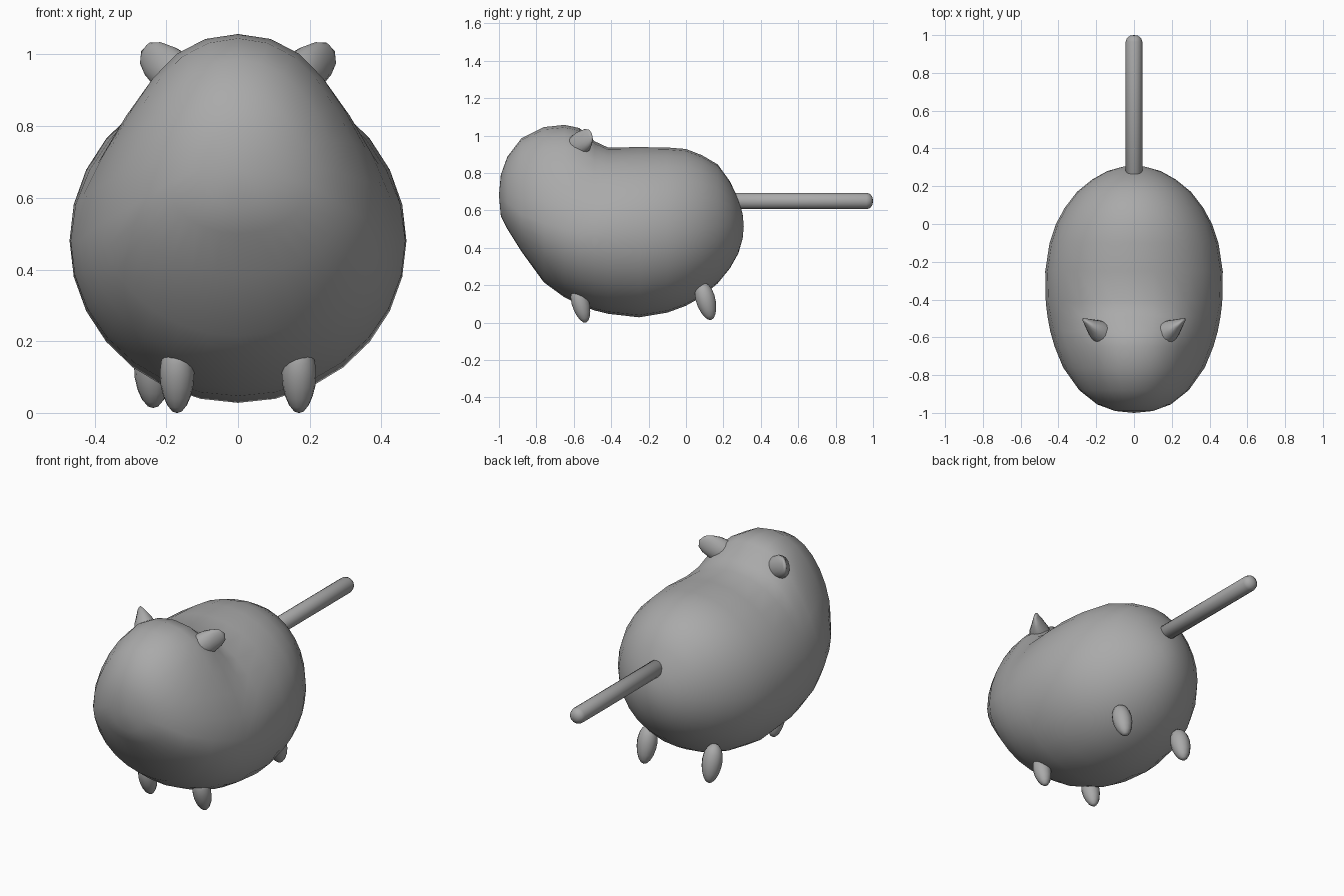
import bpy, bmesh, math
from mathutils import Vector

if "Cube" in bpy.data.objects:
    bpy.data.objects.remove(bpy.data.objects["Cube"])

grey = bpy.data.materials.new("plain grey")
grey.diffuse_color = (0.4, 0.4, 0.4, 1)
grey.use_nodes = True
grey.node_tree.nodes["Principled BSDF"].inputs["Base Color"].default_value = grey.diffuse_color


def loft(name, rings, start, end, angle=60):
    """Skin closed rings of points and close both ends with a pole."""
    bm = bmesh.new()
    loops = [[bm.verts.new(p) for p in ring] for ring in rings]
    n = len(loops[0])
    for a, b in zip(loops, loops[1:]):
        for i in range(n):
            j = (i + 1) % n
            bm.faces.new((a[i], a[j], b[j], b[i]))
    for loop, tip in ((loops[0], start), (loops[-1], end)):
        pole = bm.verts.new(tip)
        for i in range(n):
            bm.faces.new((loop[i], loop[(i + 1) % n], pole))
    bmesh.ops.recalc_face_normals(bm, faces=bm.faces)
    mesh = bpy.data.meshes.new(name)
    bm.to_mesh(mesh)
    bm.free()
    obj = bpy.data.objects.new(name, mesh)
    bpy.context.collection.objects.link(obj)
    mesh.materials.append(grey)
    bpy.ops.object.select_all(action='DESELECT')
    bpy.context.view_layer.objects.active = obj
    obj.select_set(True)
    bpy.ops.object.shade_smooth_by_angle(angle=math.radians(angle))
    return obj


def circle(n):
    return [(math.cos(2 * math.pi * i / n), math.sin(2 * math.pi * i / n)) for i in range(n)]


# Body with merged head: y, top, bottom, half width, height of widest point, shoulder pinch
sections = [
    (-0.99, 0.79, 0.57, 0.10, 0.68, 0), (-0.955, 0.887, 0.5, 0.195, 0.64, 0),
    (-0.88, 0.985, 0.38, 0.29, 0.58, 0.1), (-0.76, 1.045, 0.215, 0.375, 0.53, 0.3),
    (-0.65, 1.057, 0.135, 0.42, 0.50, 0.42), (-0.57, 1.04, 0.097, 0.443, 0.48, 0.42),
    (-0.49, 0.97, 0.065, 0.458, 0.48, 0.3), (-0.417, 0.936, 0.047, 0.467, 0.48, 0.1),
    (-0.25, 0.938, 0.028, 0.47, 0.48, 0), (-0.1, 0.936, 0.053, 0.447, 0.485, 0),
    (0.0, 0.928, 0.09, 0.413, 0.49, 0), (0.085, 0.895, 0.138, 0.367, 0.50, 0),
    (0.17, 0.845, 0.21, 0.302, 0.51, 0), (0.235, 0.755, 0.29, 0.222, 0.515, 0),
    (0.28, 0.66, 0.37, 0.142, 0.515, 0), (0.303, 0.58, 0.45, 0.06, 0.515, 0),
]
rings = []
for y, top, bot, w, zc, pinch in sections:
    ring = []
    for c, s in circle(28):
        if s > 0:
            ring.append((w * c * (1 - pinch * s * s * c * c), y, zc + s * (top - zc)))
        else:
            ring.append((w * c, y, zc + s * (zc - bot)))
    rings.append(ring)
loft("body", rings, (0, -1, 0.68), (0, 0.309, 0.515))

# Tail: straight rod with rounded ends
profile = [(0.25, 0.03), (0.265, 0.044), (0.965, 0.044), (0.985, 0.037), (0.997, 0.02)]
rings = [[(r * c, y, 0.65 + r * s) for c, s in circle(16)] for y, r in profile]
loft("tail", rings, (0, 0.245, 0.65), (0, 1, 0.65))

# Ears: flattened cones sweeping out and back
for side, label in ((-1, "left"), (1, "right")):
    base, tip = Vector((0.135 * side, -0.605, 0.92)), Vector((0.27 * side, -0.503, 1.01))
    axis = (tip - base).normalized()
    flat = axis.cross(Vector((0, 0, 1))).normalized()
    tall = flat.cross(axis)
    rings = []
    for t, a, b in ((0, 0.062, 0.058), (0.25, 0.061, 0.063), (0.5, 0.05, 0.063),
                    (0.75, 0.026, 0.053), (0.92, 0.011, 0.034)):
        centre = base.lerp(tip, t)
        rings.append([centre + flat * a * c + tall * b * s for c, s in circle(16)])
    loft(label + "_ear", rings, base - axis * 0.02, tip)

# Legs: leaning, pointed ovals
legs = {
    "front_left_leg": ((-0.17, -0.562, 0.097), 0.048, 0.101),
    "front_right_leg": ((0.17, -0.562, 0.097), 0.048, 0.101),
    "back_left_leg": ((-0.237, 0.107, 0.115), 0.053, 0.105),
    "back_right_leg": ((0.17, 0.107, 0.115), 0.053, 0.105),
}
for name, (centre, r, half) in legs.items():
    rings = []
    for k in range(1, 9):
        a = math.pi * k / 9
        radius = r * math.sin(a) * (1 + 0.12 * math.cos(a))
        rings.append([(radius * c, radius * s, half * math.cos(a)) for c, s in circle(14)])
    leg = loft(name, rings, (0, 0, half), (0, 0, -half))
    leg.location = centre
    leg.rotation_euler.x = 0.27
